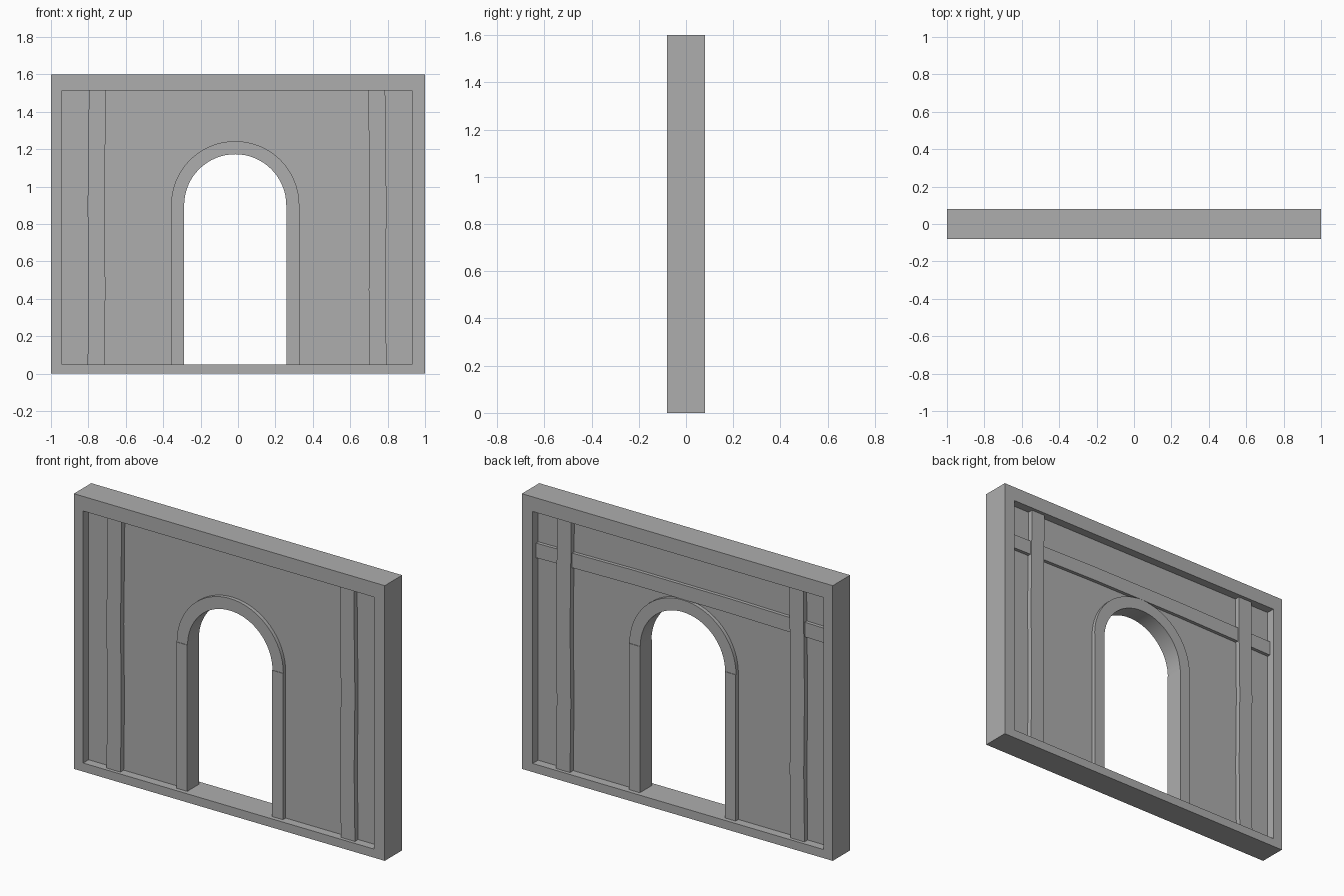
import bpy
import bmesh
from math import cos, sin, pi, radians

if "Cube" in bpy.data.objects:
    bpy.data.objects.remove(bpy.data.objects["Cube"], do_unlink=True)

grey = bpy.data.materials.new("plain_grey")
grey.use_nodes = True
grey.diffuse_color = (0.42, 0.42, 0.42, 1)
grey.node_tree.nodes["Principled BSDF"].inputs["Base Color"].default_value = (0.42, 0.42, 0.42, 1)

# Wall layout
FRAME_L, FRAME_R, SILL, HEAD = -0.94, 0.93, 0.05, 1.515
DOOR_X, SPRING, INNER, OUTER = -0.015, 0.9, 0.273, 0.343
STEPS = 32


def prism(name, outline, y0, y1, smooth=False):
    """Extrude an x-z outline from y0 to y1."""
    bm = bmesh.new()
    face = bm.faces.new([bm.verts.new((x, y0, z)) for x, z in outline])
    result = bmesh.ops.extrude_face_region(bm, geom=[face])
    moved = [v for v in result["geom"] if isinstance(v, bmesh.types.BMVert)]
    bmesh.ops.translate(bm, verts=moved, vec=(0, y1 - y0, 0))
    bmesh.ops.recalc_face_normals(bm, faces=bm.faces)
    mesh = bpy.data.meshes.new(name)
    bm.to_mesh(mesh)
    bm.free()
    mesh.materials.append(grey)
    obj = bpy.data.objects.new(name, mesh)
    bpy.context.collection.objects.link(obj)
    if smooth:
        bpy.ops.object.select_all(action="DESELECT")
        obj.select_set(True)
        bpy.context.view_layer.objects.active = obj
        bpy.ops.object.shade_smooth_by_angle(angle=radians(30))
    return obj


def box(name, x0, x1, z0, z1, y0, y1):
    return prism(name, [(x0, z0), (x1, z0), (x1, z1), (x0, z1)], y0, y1)


def arc(radius):
    """Half circle over the doorway, from left edge to right edge."""
    return [(DOOR_X - radius * cos(pi * i / STEPS), SPRING + radius * sin(pi * i / STEPS))
            for i in range(STEPS + 1)]


# Outer frame
box("frame_right_side", -1, FRAME_L, 0, 1.6, -0.08, 0.08)
box("frame_left_side", FRAME_R, 1, 0, 1.6, -0.08, 0.08)
box("frame_sill", FRAME_L, FRAME_R, 0, SILL, -0.08, 0.08)
box("frame_head", FRAME_L, FRAME_R, HEAD, 1.6, -0.08, 0.08)

# Recessed panel with the doorway cut out of its lower edge
mid = (INNER + OUTER) / 2
panel = [(FRAME_L, SILL), (DOOR_X - mid, SILL)] + arc(mid)
panel += [(DOOR_X + mid, SILL), (FRAME_R, SILL), (FRAME_R, HEAD), (FRAME_L, HEAD)]
prism("wall_panel", panel, -0.03, 0.03)

# Slightly uneven timber posts, running through the panel
wobble = [(SILL, -0.004), (0.45, 0.001), (0.9, -0.004), (1.2, 0.0), (HEAD, 0.003)]
for name, centre, sign in (("right_post", -0.755, 1), ("left_post", 0.745, -1)):
    low_edge = [(centre - 0.045 + sign * d, z) for z, d in wobble]
    high_edge = [(centre + 0.045 + sign * d, z) for z, d in reversed(wobble)]
    prism(name, low_edge + high_edge, -0.06, 0.06)

# Door surround
for name, side in (("right_jamb", -1), ("left_jamb", 1)):
    a, b = sorted((DOOR_X + side * INNER, DOOR_X + side * OUTER))
    box(name, a, b, SILL, SPRING, -0.055, 0.055)
prism("door_arch", arc(OUTER) + arc(INNER)[::-1], -0.052, 0.052, smooth=True)

# Horizontal rail on the back only
rail_low = [(FRAME_L, 1.235), (-0.3, 1.245), (0.3, 1.245), (FRAME_R, 1.235)]
rail_high = [(x, z + 0.085) for x, z in reversed(rail_low)]
prism("back_rail", rail_low + rail_high, 0.0, 0.05)
